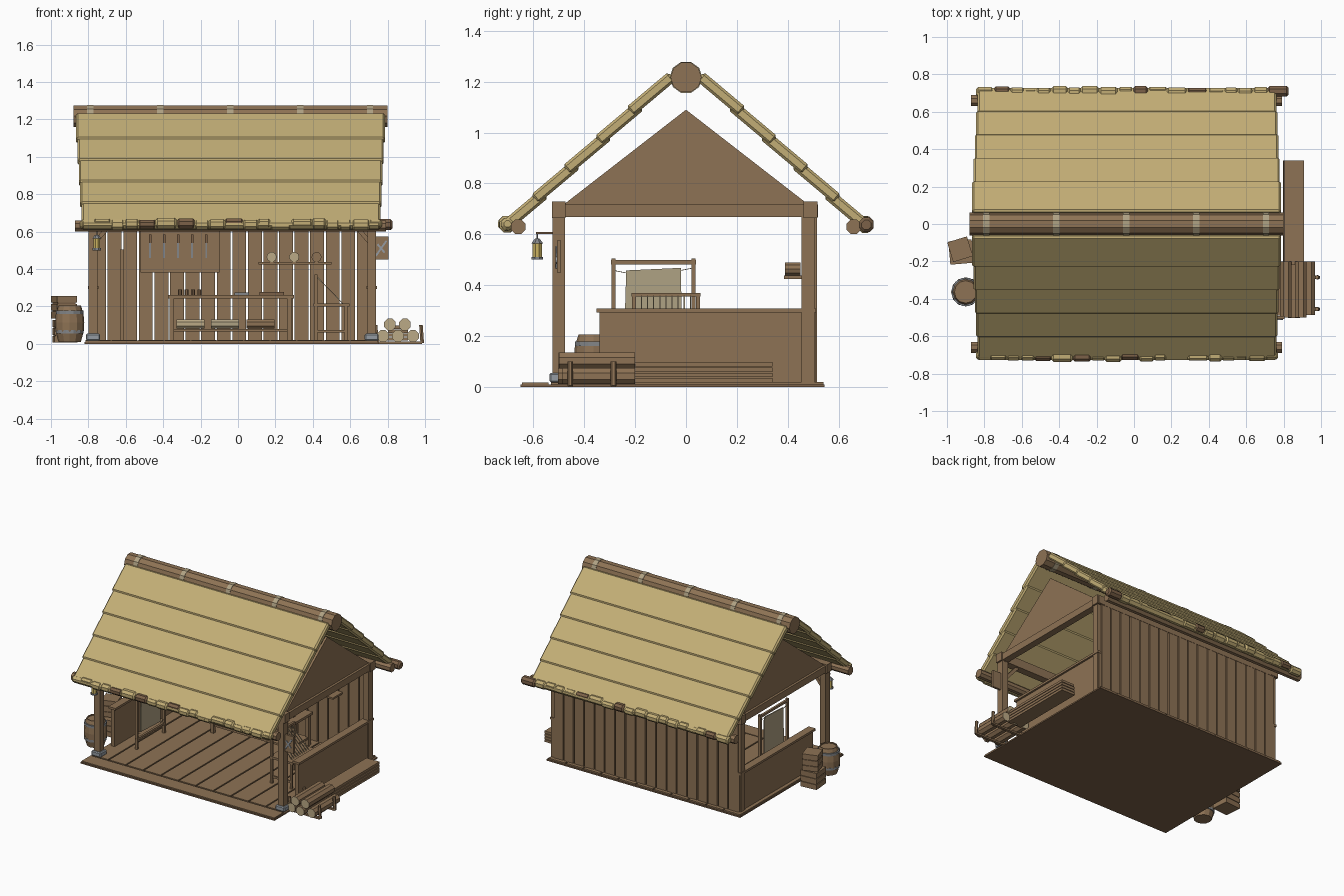
import bpy, bmesh, math, random
from mathutils import Vector, Matrix

random.seed(4)
if "Cube" in bpy.data.objects:
    bpy.data.objects.remove(bpy.data.objects["Cube"])


def material(name, rgb):
    m = bpy.data.materials.new(name)
    m.use_nodes = True
    m.diffuse_color = (*rgb, 1)
    m.node_tree.nodes["Principled BSDF"].inputs["Base Color"].default_value = (*rgb, 1)
    return m


WOOD = material("wood", (0.27, 0.17, 0.09))
DARK = material("dark wood", (0.2, 0.12, 0.065))
THATCH = material("thatch", (0.54, 0.42, 0.18))
HIDE = material("hide", (0.43, 0.36, 0.23))
METAL = material("metal", (0.23, 0.24, 0.25))
STONE = material("stone", (0.3, 0.33, 0.36))
GLOW = material("lamp glass", (0.6, 0.45, 0.12))
CUT = material("cut log end", (0.5, 0.4, 0.24))


def finish(name, bm, mat, end_mat=None, axis=None):
    bmesh.ops.recalc_face_normals(bm, faces=bm.faces)
    if end_mat:
        for f in bm.faces:
            f.material_index = int(abs(f.normal.dot(axis)) > 0.9)
    me = bpy.data.meshes.new(name)
    bm.to_mesh(me)
    bm.free()
    me.materials.append(mat)
    if end_mat:
        me.materials.append(end_mat)
    ob = bpy.data.objects.new(name, me)
    bpy.context.collection.objects.link(ob)
    return ob


def block(name, centre, size, mat=WOOD, rot=None, bevel=0):
    """Box by centre and size, optionally turned and chamfered."""
    bm = bmesh.new()
    bmesh.ops.create_cube(bm, size=1, matrix=Matrix.Diagonal((*size, 1)))
    if bevel:
        bmesh.ops.bevel(bm, geom=bm.edges[:], offset=bevel, segments=1, affect='EDGES')
    bm.transform(Matrix.Translation(centre) @ (rot or Matrix()))
    return finish(name, bm, mat)


def box(name, x, y, z, mat=WOOD):
    """Box by its x, y and z ranges."""
    r = (x, y, z)
    return block(name, [(a + b) / 2 for a, b in r], [b - a for a, b in r], mat)


def rod(name, a, b, radius, mat=WOOD, sides=8, top=None, end_mat=None, bevel=0):
    """Cylinder or cone between two points."""
    a, b = Vector(a), Vector(b)
    d = b - a
    bm = bmesh.new()
    bmesh.ops.create_cone(bm, cap_ends=True, segments=sides, radius1=radius,
                          radius2=radius if top is None else top, depth=d.length)
    if bevel:
        caps = [e for e in bm.edges if abs(e.verts[0].co.z - e.verts[1].co.z) < 1e-5]
        bmesh.ops.bevel(bm, geom=caps, offset=bevel, segments=1, affect='EDGES')
    turn = d.to_track_quat('Z', 'Y').to_matrix().to_4x4()
    bm.transform(Matrix.Translation((a + b) / 2) @ turn @ Matrix.Rotation(math.pi / sides, 4, 'Z'))
    return finish(name, bm, mat, end_mat, d.normalized())


def plate(name, points, x0, x1, mat=WOOD):
    """Flat (y, z) outline extruded along x."""
    bm = bmesh.new()
    f = bm.faces.new([bm.verts.new((x0, y, z)) for y, z in points])
    ext = bmesh.ops.extrude_face_region(bm, geom=[f])
    bmesh.ops.translate(bm, vec=(x1 - x0, 0, 0),
                        verts=[v for v in ext["geom"] if isinstance(v, bmesh.types.BMVert)])
    return finish(name, bm, mat)


CX, HALF = -0.03, 0.745   # post lines lie at CX +- HALF

# Floor: base slab, planks running back, and a front sill
box("floor_base", (-0.82, 0.75), (-0.65, 0.545), (0, 0.01), DARK)
for i in range(11):
    x = -0.815 + i * 0.1418
    box("floor_plank", (x, x + 0.132), (-0.53, 0.54), (0.008, 0.02))
box("floor_sill", (-0.815, 0.745), (-0.645, -0.54), (0.008, 0.018))

# Back wall of upright planks
for i in range(18):
    x = CX - 0.75 + i * 0.0833
    box("back_wall_plank", (x, x + 0.074), (0.497, 0.515), (0.015, 0.69))

# Side frames: posts, footings, half walls, gables and braces
for s in (-1, 1):
    x = CX + s * HALF
    for y in (-0.5, 0.48):
        box("corner_post", (x - 0.023, x + 0.023), (y - 0.025, y + 0.025), (0.015, 0.68))
    block("post_footing", (x, -0.5, 0.036), (0.075, 0.075, 0.036), STONE, bevel=0.006)
    box("half_wall", (x - 0.014, x + 0.014), (-0.34, 0.51), (0.015, 0.293))
    box("half_wall_rail", (x - 0.028, x + 0.028), (-0.352, 0.512), (0.292, 0.308))
    box("tie_beam", (x - 0.025, x + 0.025), (-0.52, 0.52), (0.668, 0.718))
    plate("gable", [(-0.49, 0.71), (0.49, 0.71), (0, 1.09)], x - 0.008, x + 0.008)
    rod("post_brace", (x, -0.5, 0.53), (x - s * 0.12, -0.5, 0.67), 0.016, sides=4)
for y in (-0.5, 0.49):
    box("wall_beam", (-0.81, 0.75), (y - 0.027, y + 0.027), (0.665, 0.728))

# Roof: overlapping thatch courses, eave logs and ragged eave bundles
for s in (-1, 1):
    for i in range(5):
        left, right = -0.865 + i * 0.007, 0.785 - i * 0.006
        block("thatch_course", ((left + right) / 2, s * (0.138 + i * 0.125), 1.152 - i * 0.115),
              (right - left, 0.215, 0.045), THATCH,
              Matrix.Rotation(-s * math.radians(40), 4, 'X'), 0.01)
    rod("eave_log", (-0.872, s * 0.66, 0.63), (0.79, s * 0.66, 0.63), 0.031)
    x = -0.845
    while x < 0.74:
        w = random.uniform(0.065, 0.115)
        y, z = s * random.uniform(0.7, 0.712), random.uniform(0.633, 0.645)
        rod("eave_bundle", (x, y, z), (x + w, y, z), random.uniform(0.024, 0.031),
            random.choice((THATCH, THATCH, THATCH, DARK)), bevel=0.01)
        x += w + random.uniform(-0.004, 0.004)

# Ridge log with straps
rod("ridge_log", (-0.88, 0, 1.217), (0.8, 0, 1.217), 0.061, sides=10)
for i in range(5):
    x = -0.79 + i * 0.374
    rod("ridge_strap", (x - 0.017, 0, 1.217), (x + 0.017, 0, 1.217), 0.064, HIDE, 10)

# Barrel with bulging staves and hoops
bm = bmesh.new()
profile = [(0, 0.01), (0.06, 0.01), (0.076, 0.07), (0.078, 0.115), (0.074, 0.16),
           (0.06, 0.205), (0.053, 0.205), (0.053, 0.197), (0, 0.197)]
vs = [bm.verts.new((r, 0, z)) for r, z in profile]
es = [bm.edges.new(p) for p in zip(vs, vs[1:])]
bmesh.ops.spin(bm, geom=vs + es, axis=(0, 0, 1), cent=(0, 0, 0), steps=12, angle=math.tau)
bmesh.ops.remove_doubles(bm, verts=bm.verts, dist=1e-4)
bm.transform(Matrix.Translation((-0.9, -0.363, 0)))
finish("barrel", bm, WOOD)
for z in (0.055, 0.16):
    rod("barrel_hoop", (-0.9, -0.363, z), (-0.9, -0.363, z + 0.018), 0.077, METAL, 12)

# Two stacked crates made of slats
for z0, size, angle, x, y in ((0, 0.125, 5, -0.925, -0.15), (0.13, 0.11, 17, -0.93, -0.135)):
    turn = Matrix.Rotation(math.radians(angle), 4, 'Z')
    block("crate_core", (x, y, z0 + 0.066), (size - 0.012, size - 0.012, 0.11), DARK, turn)
    for k in range(3):
        block("crate_slat", (x, y, z0 + 0.024 + k * 0.042), (size, size, 0.036), WOOD, turn)

# Firewood pile held by stakes
for row, xs in ((0.042, (0.775, 0.855, 0.935)), (0.103, (0.812, 0.892))):
    for x in xs:
        rod("firewood_log", (x, -0.505 + random.uniform(0, 0.02), row),
            (x, -0.2, row), 0.034, WOOD, 8, end_mat=CUT)
for y in (-0.455, -0.285):
    rod("firewood_stake", (0.985, y, 0.004), (0.978, y, 0.1), 0.011, sides=6)
    rod("firewood_stake", (0.745, y, 0.004), (0.735, y, 0.1), 0.011, sides=6)
    box("firewood_bearer", (0.745, 0.985), (y - 0.01, y + 0.01), (0, 0.012))

# Stack of long boards beside the wall
for k in range(4):
    box("spare_board", (0.797 + k * 0.002, 0.908), (-0.22, 0.34), (0.017 + k * 0.021, 0.034 + k * 0.021))

# Workbench with tools and rolled hides
box("bench_top", (-0.375, 0.3), (0.2, 0.44), (0.243, 0.261))
box("bench_shelf", (-0.35, 0.28), (0.22, 0.42), (0.065, 0.08))
for x in (-0.355, 0.275):
    for y in (0.22, 0.42):
        box("bench_leg", (x - 0.012, x + 0.012), (y - 0.012, y + 0.012), (0.015, 0.245))
for x, mat in ((-0.255, CUT), (-0.07, HIDE), (0.12, WOOD)):
    rod("hide_roll", (x - 0.075, 0.3, 0.106), (x + 0.075, 0.3, 0.106), 0.026, mat)
for i in range(4):
    rod("bench_pot", (-0.31 + i * 0.035, 0.32, 0.26), (-0.31 + i * 0.035, 0.32, 0.29), 0.012, DARK)
block("hand_tool", (0.02, 0.3, 0.267), (0.08, 0.02, 0.012), METAL)
block("hand_tool", (0.18, 0.3, 0.269), (0.13, 0.025, 0.014), DARK)

# Tool board and small shelf on the back wall
box("tool_board", (-0.52, -0.1), (0.482, 0.498), (0.38, 0.61))
for i in range(5):
    x = -0.47 + i * 0.075
    box("hung_blade", (x - 0.005, x + 0.005), (0.474, 0.483), (0.46, 0.54), METAL)
    box("hung_handle", (x - 0.007, x + 0.007), (0.47, 0.483), (0.54, 0.585), DARK)
box("wall_shelf", (0.11, 0.5), (0.385, 0.498), (0.424, 0.437))
for x, mat in ((0.18, CUT), (0.3, CUT), (0.42, WOOD)):
    rod("shelf_roll", (x, 0.39, 0.464), (x, 0.45, 0.464), 0.027, mat, 10)

# Stretching frame with a laced hide
for y in (-0.285, 0.03):
    box("hide_frame_post", (-0.63, -0.61), (y - 0.008, y + 0.008), (0.015, 0.505))
for z in (0.09, 0.49):
    box("hide_frame_bar", (-0.628, -0.612), (-0.295, 0.04), (z - 0.008, z + 0.008))
corners = [(-0.245, 0.13), (-0.015, 0.12), (-0.02, 0.468), (-0.235, 0.458)]
plate("stretched_hide", corners, -0.624, -0.616, HIDE)
for (y, z), py in zip(corners, (-0.285, 0.03, 0.03, -0.285)):
    rod("hide_lacing", (-0.62, y, z - 0.01), (-0.62, py, z), 0.002, HIDE, 4)

# Small loom: uprights, seat-high table and sloping threads
for y in (-0.205, 0.048):
    box("loom_upright", (0.41, 0.426), (y - 0.008, y + 0.008), (0.015, 0.37))
    box("loom_leg", (0.57, 0.585), (y - 0.008, y + 0.008), (0.015, 0.2))
    box("loom_foot", (0.41, 0.585), (y - 0.006, y + 0.006), (0.06, 0.075))
box("loom_top_bar", (0.41, 0.426), (-0.215, 0.058), (0.355, 0.37))
box("loom_table", (0.405, 0.595), (-0.215, 0.058), (0.2, 0.216))
for i in range(9):
    y = -0.175 + i * 0.024
    rod("loom_thread", (0.42, y, 0.36), (0.56, y, 0.216), 0.003, HIDE, 4)

# Hanging lantern on the front post
LX, LY = -0.755, -0.585
rod("lantern_arm", (LX, -0.49, 0.605), (LX, LY - 0.005, 0.605), 0.006, DARK, 4)
for name, z0, z1, r0, r1, mat in (("hook", 0.58, 0.605, 0.003, 0.003, METAL),
                                  ("cap", 0.563, 0.583, 0.026, 0.01, METAL),
                                  ("glass", 0.51, 0.565, 0.02, 0.02, GLOW),
                                  ("base", 0.5, 0.511, 0.025, 0.025, METAL)):
    rod("lantern_" + name, (LX, LY, z0), (LX, LY, z1), r0, mat, 8, r1)

# Hanging trade sign with crossed tools
box("sign_board", (0.722, 0.805), (-0.508, -0.492), (0.45, 0.575))
for angle, length in ((35, 0.1), (-40, 0.06)):
    block("sign_tool", (0.765, -0.509, 0.51), (0.01, 0.008, length), STONE,
          Matrix.Rotation(math.radians(angle), 4, 'Y'))
